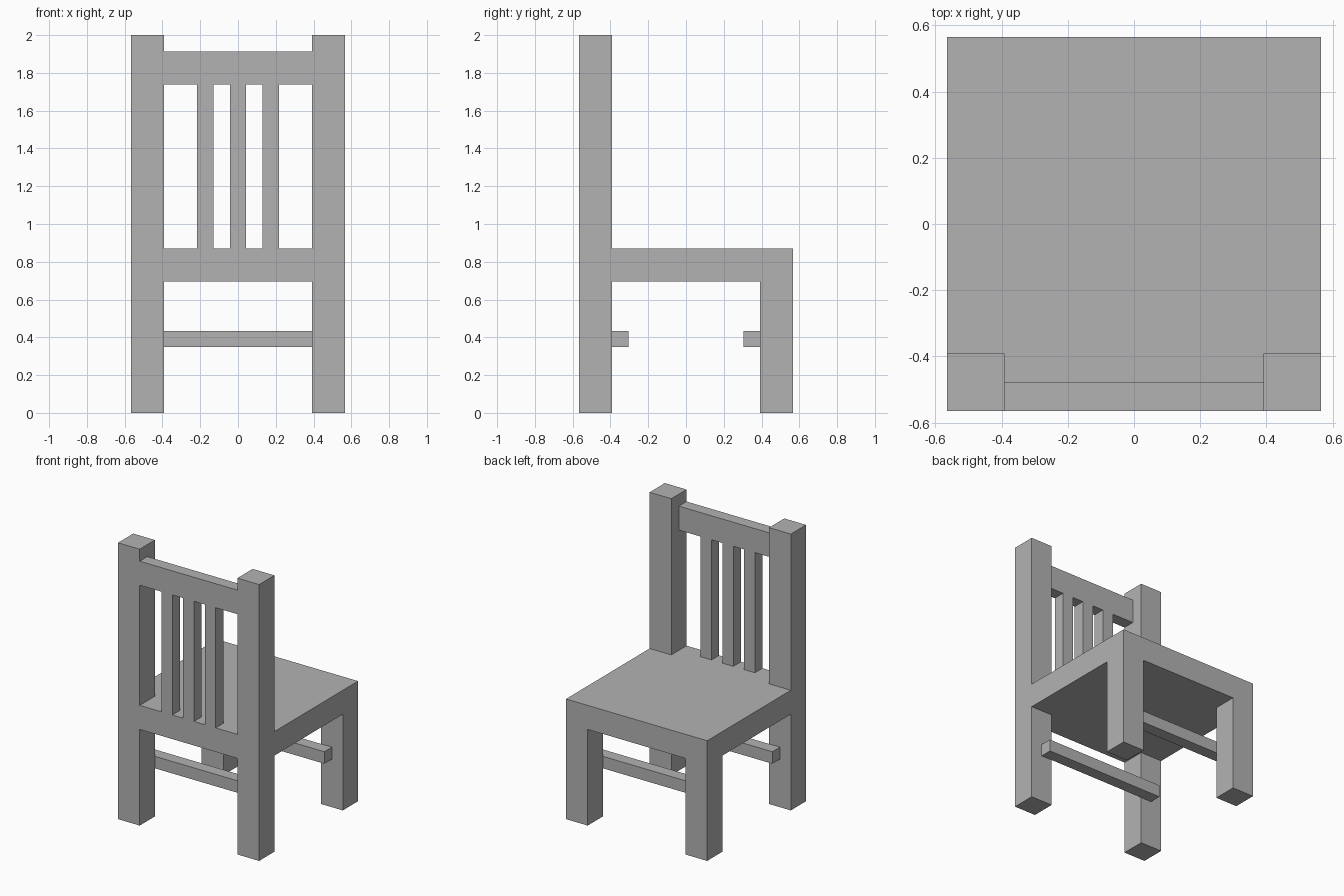
import bpy
import bmesh

# Remove the default cube only
if "Cube" in bpy.data.objects:
    bpy.data.objects.remove(bpy.data.objects["Cube"], do_unlink=True)

U = 2 / 23            # module: one rung thickness
HALF = 6.5            # half of the seat width, in modules
INNER = HALF - 2      # inner side of the legs
SEAT_LOW, SEAT_TOP = 8, 10

# Single flat grey
grey = bpy.data.materials.new("plain grey")
grey.use_nodes = True
colour = (0.45, 0.45, 0.45, 1)
grey.diffuse_color = colour
grey.node_tree.nodes["Principled BSDF"].inputs["Base Color"].default_value = colour


def prism(name, outline, low, high):
    """Extrude a plan outline (in modules) from low to high."""
    bm = bmesh.new()
    base = bm.faces.new([bm.verts.new((x * U, y * U, low * U)) for x, y in outline])
    top = bmesh.ops.extrude_face_region(bm, geom=[base])["geom"]
    bmesh.ops.translate(bm, vec=(0, 0, (high - low) * U),
                        verts=[v for v in top if isinstance(v, bmesh.types.BMVert)])
    bmesh.ops.recalc_face_normals(bm, faces=bm.faces)
    mesh = bpy.data.meshes.new(name)
    bm.to_mesh(mesh)
    bm.free()
    mesh.materials.append(grey)
    obj = bpy.data.objects.new(name, mesh)
    bpy.context.collection.objects.link(obj)
    return obj


def bar(name, x0, x1, y0, y1, z0, z1):
    return prism(name, [(x0, y0), (x1, y0), (x1, y1), (x0, y1)], z0, z1)


# Legs: the tall pair at -y carries the backrest, the short pair holds the seat
for side, x in (("left", INNER), ("right", -HALF)):
    bar(f"tall_leg_{side}", x, x + 2, -HALF, -INNER, 0, 23)
    bar(f"short_leg_{side}", x, x + 2, INNER, HALF, 0, SEAT_LOW)

# Seat board, notched around the tall legs
prism("seat", [(-INNER, -HALF), (INNER, -HALF), (INNER, -INNER), (HALF, -INNER),
               (HALF, HALF), (-HALF, HALF), (-HALF, -INNER), (-INNER, -INNER)],
      SEAT_LOW, SEAT_TOP)

# Backrest: top rail and three slats, flush with the outer face of the legs
bar("top_rail", -INNER, INNER, -HALF, 1 - HALF, 20, 22)
for label, x in (("right", -2), ("middle", 0), ("left", 2)):
    bar(f"back_slat_{label}", x - 0.5, x + 0.5, -HALF, 1 - HALF, SEAT_TOP, 20)

# Rungs fixed to the inside faces of the legs
bar("tall_leg_rung", -5.5, 5.5, -INNER, 1 - INNER, 4, 5)
bar("short_leg_rung", -5.5, 5.5, INNER - 1, INNER, 4, 5)
